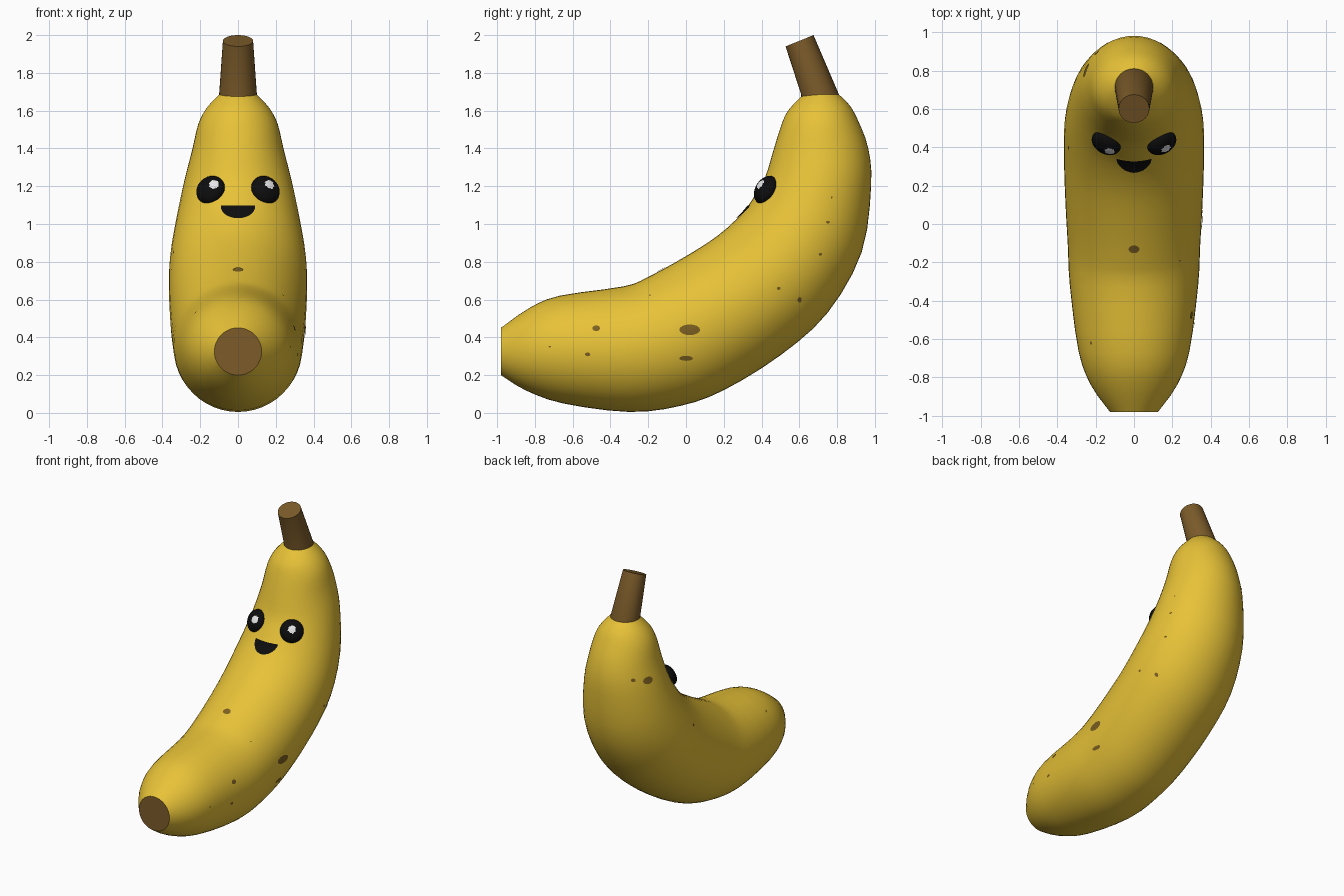
import bpy, bmesh, math
from mathutils import Vector, Matrix
from mathutils.bvhtree import BVHTree

if "Cube" in bpy.data.objects:
    bpy.data.objects.remove(bpy.data.objects["Cube"])


def material(name, rgb):
    m = bpy.data.materials.new(name)
    m.diffuse_color = (*rgb, 1)
    m.use_nodes = True
    m.node_tree.nodes["Principled BSDF"].inputs["Base Color"].default_value = m.diffuse_color
    return m


YELLOW = material("banana yellow", (0.83, 0.56, 0.04))
BROWN = material("stem brown", (0.2, 0.105, 0.023))
SPOT = material("spot brown", (0.2, 0.115, 0.015))
BLACK = material("black", (0.004, 0.004, 0.004))
WHITE = material("white", (0.9, 0.9, 0.9))


def finish(name, bm, mats, angle=40):
    me = bpy.data.meshes.new(name)
    bm.to_mesh(me)
    ob = bpy.data.objects.new(name, me)
    bpy.context.collection.objects.link(ob)
    for m in mats:
        me.materials.append(m)
    bpy.ops.object.select_all(action='DESELECT')
    ob.select_set(True)
    bpy.context.view_layer.objects.active = ob
    bpy.ops.object.shade_smooth_by_angle(angle=math.radians(angle))
    return ob


def loft(rings, n=48):
    """Rings are (inner y, inner z, outer y, outer z, half width)."""
    bm = bmesh.new()
    loops = []
    for iy, iz, oy, oz, w in rings:
        c = Vector((0, (iy + oy) / 2, (iz + oz) / 2))
        d = Vector((0, (iy - oy) / 2, (iz - oz) / 2))
        loops.append([bm.verts.new(c + d * math.cos(a) + Vector((w * math.sin(a), 0, 0)))
                      for a in (2 * math.pi * i / n for i in range(n))])
    for a, b in zip(loops, loops[1:]):
        for i in range(n):
            j = (i + 1) % n
            bm.faces.new((a[i], a[j], b[j], b[i]))
    first = bm.faces.new(loops[0][::-1])
    bm.faces.new(loops[-1])
    bmesh.ops.recalc_face_normals(bm, faces=bm.faces)
    return bm, first


def smooth_rings(rings, steps=3):
    """Catmull-Rom interpolation between the section rings."""
    p = [rings[0]] + rings + [rings[-1]]
    out = []
    for k in range(1, len(p) - 2):
        for s in range(steps):
            t = s / steps
            out.append([0.5 * (2 * b + (c - a) * t + (2 * a - 5 * b + 4 * c - d) * t * t
                               + (3 * b - a - 3 * c + d) * t ** 3)
                        for a, b, c, d in zip(p[k - 1], p[k], p[k + 1], p[k + 2])])
    return out + [rings[-1]]


# Curved body, with the blunt brown tip at the front
SECTIONS = [
    (-0.98, 0.45, -0.98, 0.20, 0.125),
    (-0.83, 0.555, -0.85, 0.12, 0.225),
    (-0.67, 0.62, -0.65, 0.05, 0.29),
    (-0.33, 0.67, -0.30, 0.005, 0.335),
    (-0.20, 0.72, -0.03, 0.037, 0.345),
    (0.00, 0.83, 0.20, 0.12, 0.357),
    (0.17, 0.94, 0.50, 0.305, 0.365),
    (0.30, 1.06, 0.75, 0.53, 0.362),
    (0.37, 1.16, 0.93, 0.85, 0.33),
    (0.42, 1.25, 0.98, 1.20, 0.285),
    (0.46, 1.38, 0.965, 1.40, 0.243),
    (0.50, 1.51, 0.91, 1.55, 0.21),
    (0.54, 1.60, 0.865, 1.63, 0.165),
    (0.62, 1.685, 0.81, 1.685, 0.10),
]
bm, tip = loft(smooth_rings(SECTIONS))
tip.material_index = 1
finish("body", bm, [YELLOW, BROWN])
tree = BVHTree.FromBMesh(bm)

# Stem
bm, _ = loft([(0.61, 1.67, 0.81, 1.67, 0.10), (0.61, 1.685, 0.81, 1.685, 0.10),
              (0.527, 1.94, 0.675, 2.0, 0.08)], 32)
finish("stem", bm, [BROWN])


def patch(name, centre, direction, outline, mat, lift=0.004):
    """Thin plate: an outline projected along a direction onto the body."""
    d = Vector(direction).normalized()
    up = Vector((0, 1, 0)) if abs(d.z) > 0.8 else Vector((0, 0, 1))
    u = d.cross(up).normalized()
    v = u.cross(d)
    bm = bmesh.new()

    def put(x, y):
        start = Vector(centre) + u * x + v * y - d
        hit, nor, _, _ = tree.ray_cast(start, d)
        return bm.verts.new(hit + nor * lift)

    cx = sum(p[0] for p in outline) / len(outline)
    cy = sum(p[1] for p in outline) / len(outline)
    mid = put(cx, cy)
    n = len(outline)
    rows = [[put(cx + (x - cx) * f, cy + (y - cy) * f) for x, y in outline]
            for f in (0.33, 0.67, 1)]
    for i in range(n):
        j = (i + 1) % n
        bm.faces.new((mid, rows[0][i], rows[0][j]))
        for a, b in zip(rows, rows[1:]):
            bm.faces.new((a[i], b[i], b[j], a[j]))
    bm.normal_update()
    if sum((f.normal.dot(d) for f in bm.faces)) > 0:
        bmesh.ops.reverse_faces(bm, faces=bm.faces)
    finish(name, bm, [mat], 60)


def oval(rx, ry, n=16):
    return [(rx * math.cos(2 * math.pi * i / n), ry * math.sin(2 * math.pi * i / n))
            for i in range(n)]


# Smiling mouth: flat top, rounded bottom
mouth = [(0.09 * math.cos(a), 1.09 + 0.062 * math.sin(a))
         for a in (math.pi + math.pi * i / 16 for i in range(17))]
mouth += [(0.09 - 0.03 * i, 1.096) for i in range(7)]
patch("mouth", (0, 0, 0), (0, 1, 0), mouth, BLACK)

# Bulging eyes with white glints
for side, glint in ((-1, (-0.13, 0.355, 1.225)), (1, (0.18, 0.37, 1.225))):
    pos, nor, _, _ = tree.ray_cast(Vector((side * 0.145, -2, 1.18)), Vector((0, 1, 0)))
    bm = bmesh.new()
    bmesh.ops.create_uvsphere(bm, u_segments=48, v_segments=32, radius=1)
    rot = nor.to_track_quat('Z', 'Y').to_matrix().to_4x4()
    mat = Matrix.Translation(pos) @ rot @ Matrix.Diagonal((0.08, 0.08, 0.05, 1))
    bmesh.ops.transform(bm, matrix=mat, verts=bm.verts)
    for f in bm.faces:
        if (f.calc_center_median() - Vector(glint)).length < 0.04:
            f.material_index = 1
    finish("eye_left" if side < 0 else "eye_right", bm, [BLACK, WHITE], 60)

# Ripeness spots on the right flank: y, z, half length, half height
RIGHT = [(0.02, 0.44, 0.055, 0.028), (0.0, 0.29, 0.036, 0.013), (-0.475, 0.447, 0.02, 0.015),
         (-0.52, 0.31, 0.014, 0.01), (0.49, 0.66, 0.01, 0.008), (0.60, 0.60, 0.011, 0.014),
         (0.71, 0.84, 0.009, 0.007), (0.75, 1.01, 0.01, 0.007), (0.77, 1.14, 0.005, 0.005),
         (-0.72, 0.35, 0.006, 0.005), (-0.19, 0.62, 0.004, 0.004)]
for i, (y, z, ry, rz) in enumerate(RIGHT):
    patch(f"right_spot_{i + 1}", (0.3, y, z), (-1, 0, 0), oval(ry, rz), SPOT)

# Spots on the left flank and back
LEFT = [(0.80, 1.31, 0.036, 0.025), (0.89, 1.33, 0.012, 0.012),
        (0.40, 0.85, 0.01, 0.008), (-0.62, 0.53, 0.008, 0.006)]
for i, (y, z, ry, rz) in enumerate(LEFT):
    patch(f"left_spot_{i + 1}", (-0.3, y, z), (1, 0, 0), oval(ry, rz), SPOT)

# Spot on the inner curve
patch("top_spot", (0, -0.13, 0.76), (0, 0, -1), oval(0.028, 0.02), SPOT)
